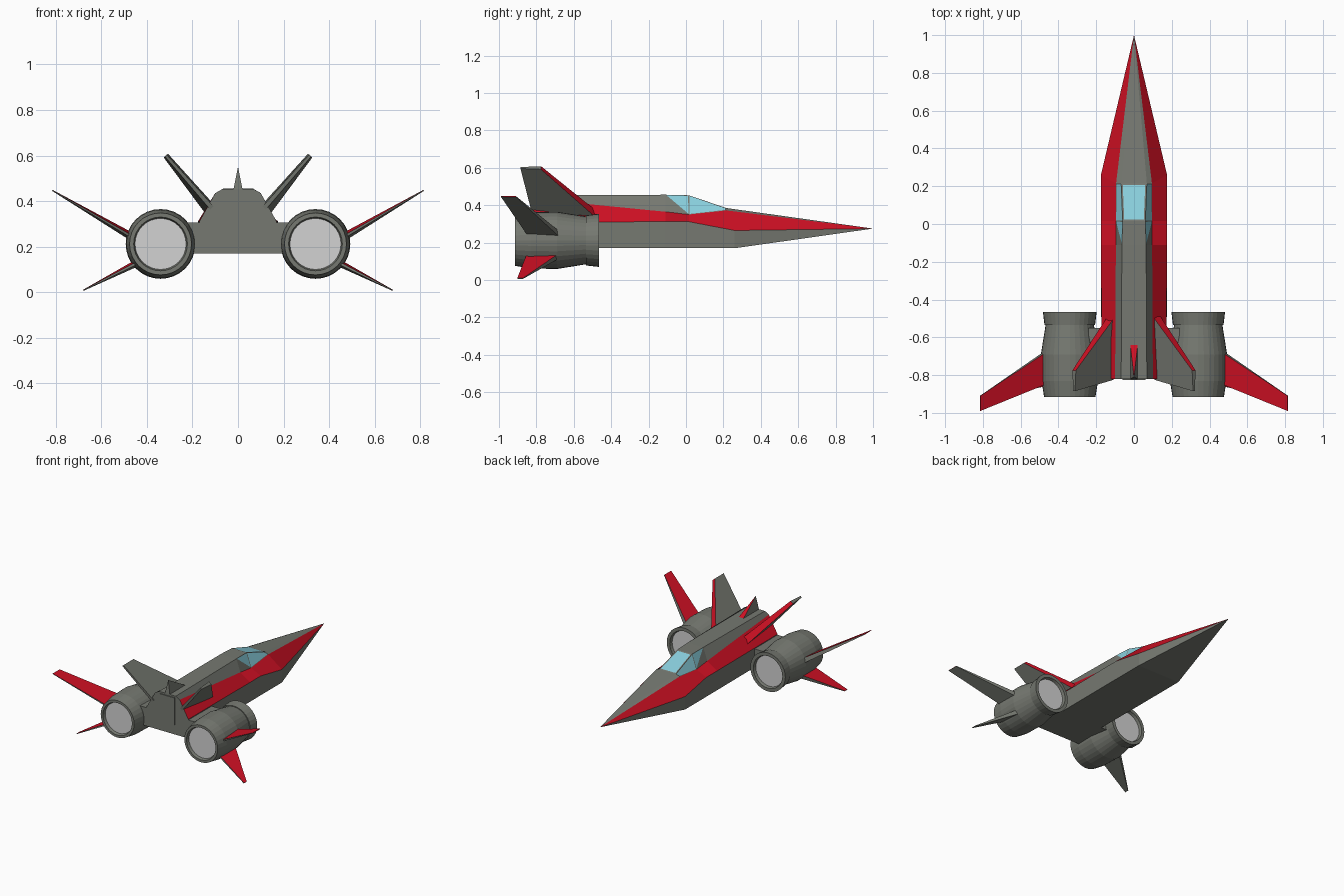
import bpy, bmesh, math
from mathutils import Vector

if "Cube" in bpy.data.objects:
    bpy.data.objects.remove(bpy.data.objects["Cube"])


def material(name, rgb):
    m = bpy.data.materials.new(name)
    m.diffuse_color = (*rgb, 1)
    m.use_nodes = True
    m.node_tree.nodes["Principled BSDF"].inputs["Base Color"].default_value = m.diffuse_color
    return m


MATS = [material("hull grey", (0.18, 0.19, 0.165)), material("stripe red", (0.62, 0.005, 0.017)),
        material("canopy blue", (0.25, 0.62, 0.72)), material("engine light grey", (0.65, 0.65, 0.65))]
GREY, RED, BLUE, LIGHT = range(4)


def finish(bm, name, rule=None):
    bmesh.ops.recalc_face_normals(bm, faces=bm.faces)
    bm.normal_update()
    if rule:
        for f in bm.faces:
            f.material_index = rule(f)
    me = bpy.data.meshes.new(name)
    bm.to_mesh(me)
    bm.free()
    for m in MATS:
        me.materials.append(m)
    ob = bpy.data.objects.new(name, me)
    bpy.context.collection.objects.link(ob)
    return ob


# Fuselage: right half sections (bottom, belt, shoulder, roof), mirrored to a ring
sections = [
    [(.172, -.82, .17), (.17, -.82, .31), (.10, -.82, .435), (.068, -.82, .453)],
    [(.175, -.11, .17), (.175, -.11, .312), (.096, -.11, .365), (.064, -.11, .456)],
    [(.175, .015, .17), (.175, .015, .312), (.096, .015, .35), (.06, .015, .453)],
    [(.175, .26, .17), (.175, .26, .265), (.095, .215, .372), (.068, .215, .385)],
]
bm = bmesh.new()
rings = []
for sec in sections:
    right = [bm.verts.new(p) for p in sec]
    left = [bm.verts.new((-x, y, z)) for x, y, z in reversed(sec)]
    rings.append(right + left)
tip = bm.verts.new((0, 1, .275))
glass = []
for k in range(3):
    a, b = rings[k], rings[k + 1]
    for i in range(8):
        j = (i + 1) % 8
        if k == 1 and i in (2, 4):
            # rear side window is the triangle below the roof edge
            roof, low = (j, i) if i == 2 else (i, j)
            bm.faces.new((a[roof], a[low], b[low]))
            glass.append(bm.faces.new((a[roof], b[low], b[roof])))
            continue
        f = bm.faces.new((a[i], a[j], b[j], b[i]))
        if i in (1, 5):
            f.material_index = RED
        if k == 2 and i in (2, 3, 4):
            glass.append(f)
for i in range(8):
    f = bm.faces.new((rings[3][i], rings[3][(i + 1) % 8], tip))
    if i in (1, 5):
        f.material_index = RED
bm.faces.new(rings[0])
bm.normal_update()
for f in glass:
    front = abs(f.normal.x) < .1
    bmesh.ops.inset_individual(bm, faces=[f], thickness=.012 if front else .005)
    f.material_index = BLUE
finish(bm, "fuselage")


def box(name, lo, hi):
    bm = bmesh.new()
    bmesh.ops.create_cube(bm, size=1)
    for v in bm.verts:
        v.co = [(l + h) / 2 + c * (h - l) for l, h, c in zip(lo, hi, v.co)]
    return finish(bm, name)


# Rear access panel
box("rear_panel", (-.06, -.826, .24), (.06, -.81, .44))


def engine(name, cx, cz, n=32):
    # lathe profile (radius, y) from rear disc to front disc
    prof = [(.112, -.895), (.118, -.915), (.136, -.915), (.150, -.83), (.153, -.69), (.128, -.535),
            (.134, -.535), (.142, -.465), (.118, -.465), (.112, -.485)]
    bm = bmesh.new()
    rs = [[bm.verts.new((cx + r * math.cos(2 * math.pi * i / n), y, cz + r * math.sin(2 * math.pi * i / n)))
           for i in range(n)] for r, y in prof]
    for a, b in zip(rs, rs[1:]):
        for i in range(n):
            j = (i + 1) % n
            bm.faces.new((a[i], a[j], b[j], b[i]))
    bm.faces.new(rs[0])
    bm.faces.new(rs[-1])
    finish(bm, name, lambda f: LIGHT if len(f.verts) > 4 else GREY)


def fin(name, s, pts, thick, rule):
    # pts: root front, tip front, tip back, root back; thick: same order
    p = [Vector((s * x, y, z)) for x, y, z in pts]
    n = (p[2] - p[0]).cross(p[3] - p[1]).normalized()
    bm = bmesh.new()
    a = [bm.verts.new(q + n * t / 2) for q, t in zip(p, thick)]
    b = [bm.verts.new(q - n * t / 2) for q, t in zip(p, thick)]
    bm.faces.new(a)
    bm.faces.new(b[::-1])
    for i in range(4):
        j = (i + 1) % 4
        bm.faces.new((a[i], a[j], b[j], b[i]))
    finish(bm, name, rule)


def top_red(f):
    return RED if f.normal.z > .5 else GREY


def front_red(f):
    return RED if f.normal.y > .4 else GREY


for s, side in ((1, "right"), (-1, "left")):
    engine(side + "_engine", s * .34, .212)
    xs = sorted((s * .15, s * .24))
    box(side + "_pylon", (xs[0], -.82, .17), (xs[1], -.55, .305))
    # canted tail fin with red leading edge
    fin(side + "_tail_fin", s, [(.12, -.49, .36), (.317, -.775, .6), (.317, -.885, .6), (.115, -.825, .37)],
        (.055, .025, .012, .02), front_red)
    # swept wings on the engine
    fin(side + "_upper_wing", s, [(.46, -.67, .24), (.815, -.91, .447), (.815, -.99, .447), (.46, -.845, .24)],
        (.035, .005, .004, .012), top_red)
    fin(side + "_lower_wing", s, [(.45, -.685, .125), (.68, -.872, .008), (.68, -.902, .008), (.45, -.855, .125)],
        (.03, .005, .004, .012), top_red)

# Small centre fin: sloped red front, pointed top
bm = bmesh.new()
base = [bm.verts.new(p) for p in ((-.02, -.635, .45), (.02, -.635, .45), (.02, -.82, .45), (-.02, -.82, .45))]
apex = bm.verts.new((0, -.81, .55))
bm.faces.new(base)
for i in range(4):
    bm.faces.new((base[i], base[(i + 1) % 4], apex))
finish(bm, "centre_fin", front_red)
